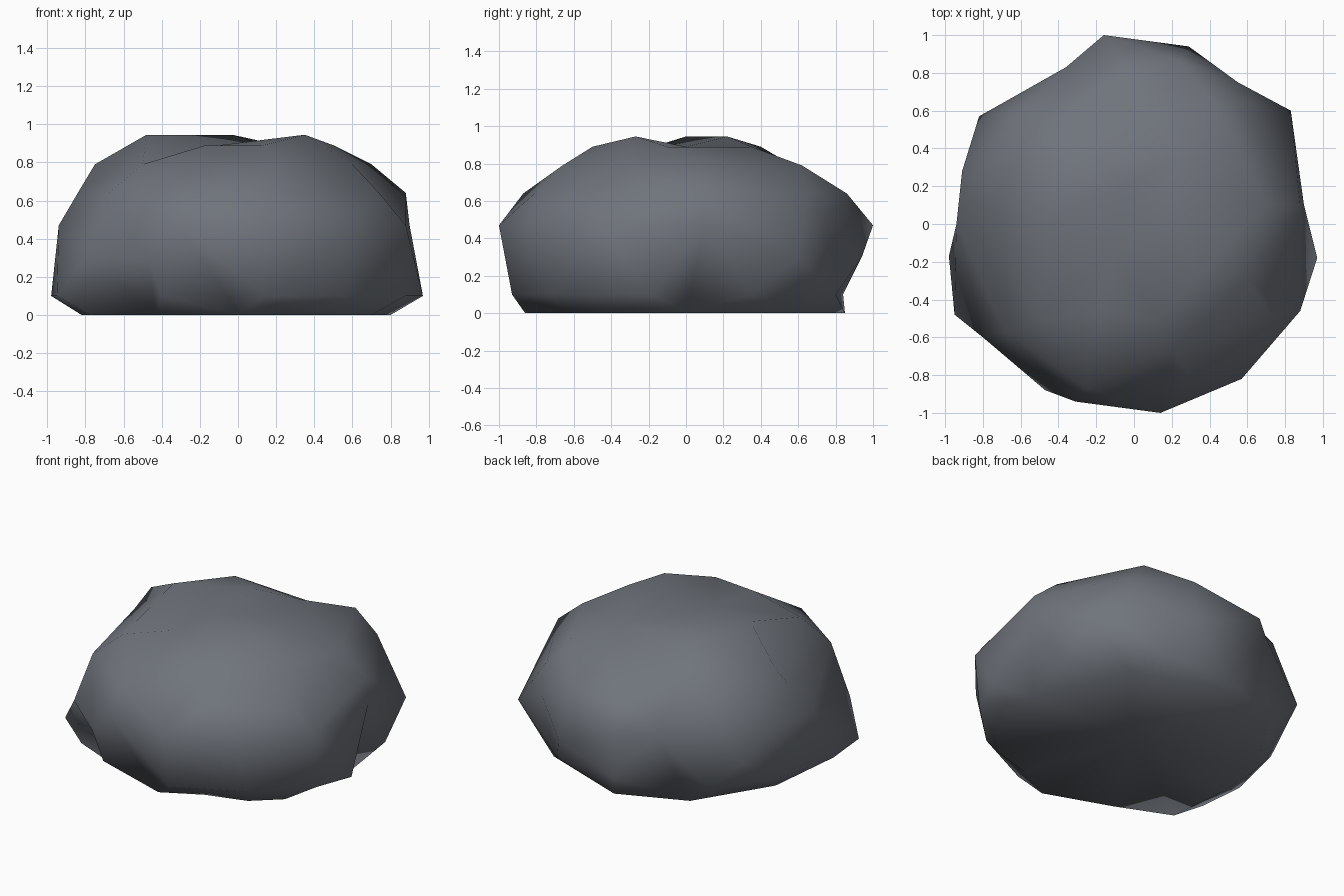
import bpy, bmesh
from mathutils import Vector

# Corners of the boulder, grouped by height
CORNERS = {
    0: [(.80, 0), (.70, -.50), (.53, -.65), (.26, -.73), (.01, -.86), (-.43, -.70),
        (-.78, -.55), (-.82, -.13), (-.80, .19), (-.50, .67), (-.06, .85), (.55, .62), (0, 0)],
    .1: [(.97, -.18), (.88, -.42), (.57, -.72), (.14, -.93), (-.40, -.86), (-.95, -.48),
         (-.98, -.17), (-.88, .25), (-.62, .64), (-.05, .84), (.40, .80), (.85, .35)],
    .3: [(.83, .60), (-.47, -.88), (-.80, -.60), (-.82, .57), (.29, .94)],
    .47: [(.90, .10), (.88, -.46), (.57, -.82), (.14, -1), (-.31, -.94), (-.94, 0),
          (-.91, .28), (-.36, .83), (-.16, 1), (.55, .75)],
    .64: [(.88, .10), (.24, .86), (.58, .65), (-.25, -.87), (.30, -.81), (.74, -.50),
          (-.68, -.57), (-.84, .10), (-.60, .60), (-.05, .80)],
    .79: [(-.75, .15), (-.38, .57), (.44, .62), (.70, .10), (.60, -.30), (.20, -.66),
          (-.50, -.50)],
    .89: [(-.17, -.47), (.13, -.50), (.50, -.10), (.22, .35), (-.30, .40), (.15, 0),
          (-.10, -.15)],
    .945: [(-.48, 0), (.35, -.27), (-.03, .22)],
}

# Wrap a skin around the corner directions, then push each corner into place
CORE = Vector((0, 0, .35))
bm = bmesh.new()
place = {}
for z, points in CORNERS.items():
    for x, y in points:
        p = Vector((x, y, z))
        place[bm.verts.new((p - CORE).normalized())] = p
bmesh.ops.convex_hull(bm, input=bm.verts[:])
for v, p in place.items():
    if v.is_valid:
        v.co = p
bmesh.ops.recalc_face_normals(bm, faces=bm.faces[:])
for f in bm.faces:
    f.smooth = True

mesh = bpy.data.meshes.new("boulder")
bm.to_mesh(mesh)
bm.free()
boulder = bpy.data.objects.new("boulder", mesh)
bpy.context.collection.objects.link(boulder)

stone = bpy.data.materials.new("slate grey stone")
stone.diffuse_color = (.16, .175, .2, 1)
mesh.materials.append(stone)
